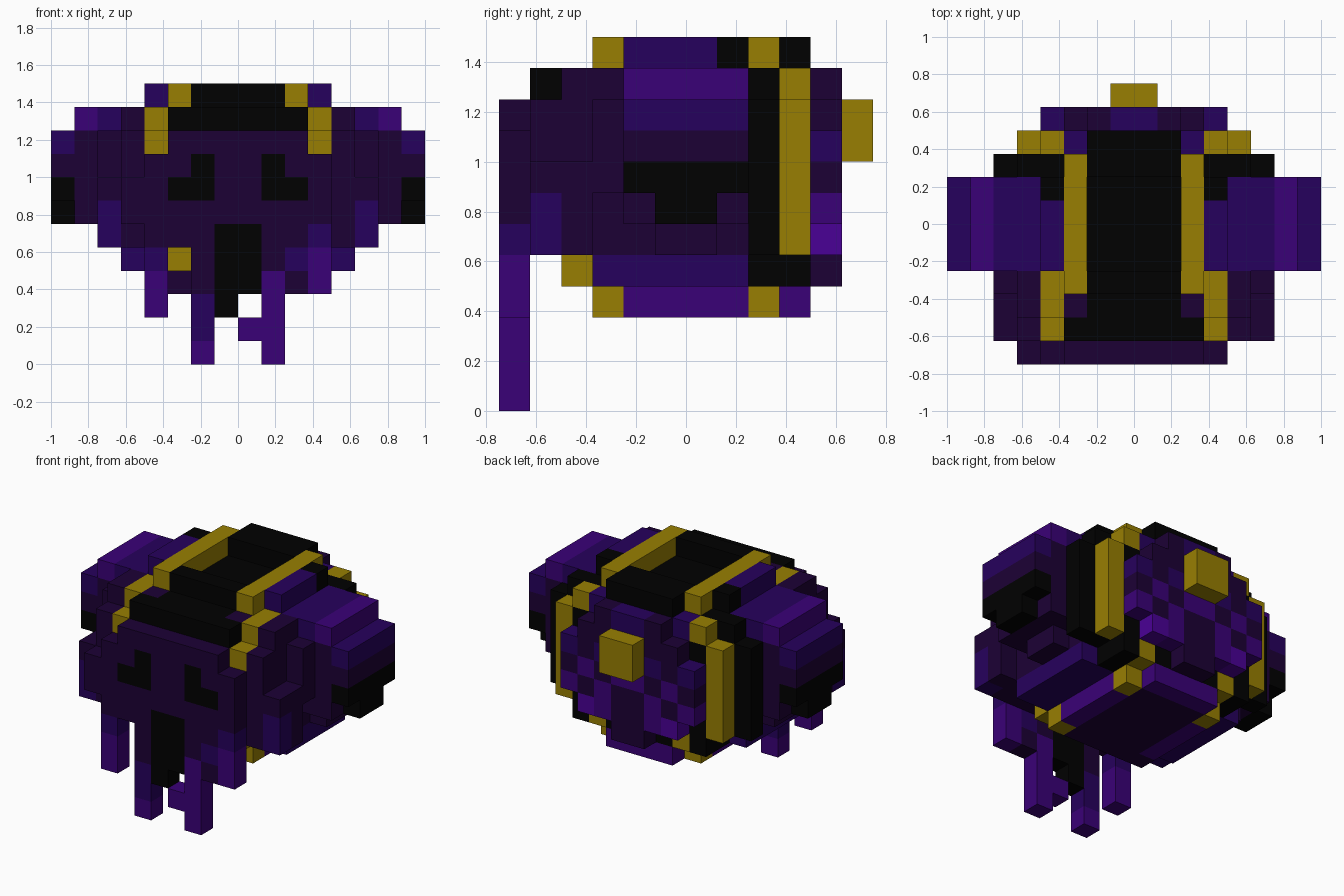
import bpy
import bmesh
from mathutils import Vector

if "Cube" in bpy.data.objects:
    bpy.data.objects.remove(bpy.data.objects["Cube"])

UNIT = 0.125


def linear(c):
    c /= 255
    return c / 12.92 if c <= 0.04045 else ((c + 0.055) / 1.055) ** 2.4


def material(name, *rgb):
    m = bpy.data.materials.new(name)
    m.use_nodes = True
    col = [linear(c) for c in rgb] + [1]
    m.diffuse_color = col
    m.node_tree.nodes["Principled BSDF"].inputs["Base Color"].default_value = col
    return m


MATS = {
    "black": material("black", 1, 1, 1),
    "gold": material("gold", 152, 127, 2),
    "dark": material("dark_purple", 28, 1, 53),
    "mid": material("mid_purple", 38, 1, 93),
    "bright": material("bright_purple", 58, 1, 119),
    "violet": material("violet", 74, 1, 150),
}
NAMES = list(MATS)
cells = {}


def fill(part, colour, x, y, z, mirror=True):
    """Fill a block of unit cells, later blocks replace earlier ones."""
    for i in range(*x):
        for j in range(*y):
            for k in range(*z):
                cells[i, j, k] = (part, colour)
                if mirror:
                    cells[-1 - i, j, k] = (part, colour)


# Head core, stepped like a ball
fill("head", "dark", (0, 5), (-5, 3), (5, 10))
fill("head", "dark", (5, 6), (-2, 2), (6, 10))
fill("head", "dark", (5, 6), (-1, 1), (5, 6))
fill("head", "mid", (0, 5), (-3, 2), (4, 5))
fill("head", "dark", (0, 5), (-4, -2), (10, 11))
fill("head", "mid", (4, 6), (-2, 2), (10, 11))
fill("head", "mid", (3, 4), (-2, 1), (10, 12))
fill("head", "black", (3, 4), (1, 2), (10, 12))
fill("head", "bright", (2, 3), (-2, 2), (3, 4))
fill("head", "dark", (0, 2), (-3, 3), (3, 4))
fill("head", "bright", (0, 2), (3, 4), (3, 4))

# Cheeks beside the mask
fill("cheek", "dark", (5, 6), (-5, -3), (5, 8))
fill("cheek", "mid", (5, 6), (-5, -4), (5, 7))
fill("cheek", "dark", (5, 6), (-3, -2), (7, 10))

# Black rear band and neck behind it
fill("rear_band", "black", (0, 6), (2, 3), (5, 10))
fill("rear_band", "black", (0, 5), (2, 3), (10, 11))
fill("rear_band", "black", (0, 4), (2, 3), (4, 5))
fill("rear_band", "black", (0, 4), (3, 4), (4, 11))
fill("rear_band", "mid", (2, 3), (3, 4), (10, 11))

# Black crown with a shallow recess in the middle
fill("crown", "black", (0, 3), (-5, 3), (10, 11))
fill("crown", "dark", (2, 3), (-4, -3), (10, 11))
fill("crown", "black", (0, 2), (-3, -2), (11, 12))
fill("crown", "black", (0, 2), (2, 4), (11, 12))

# Gold straps over the top, ring at the rear, and lower clasps
fill("strap", "gold", (2, 3), (-3, 3), (11, 12))
fill("strap", "gold", (3, 4), (-4, -2), (10, 11))
fill("strap", "gold", (3, 4), (-5, -4), (9, 10))
fill("rear_ring", "gold", (4, 5), (3, 4), (5, 10))
fill("rear_ring", "gold", (3, 4), (3, 4), (10, 11))
fill("rear_ring", "gold", (2, 3), (3, 4), (4, 5))
fill("lower_clasp", "gold", (2, 3), (-4, -3), (4, 5))
fill("lower_clasp", "black", (0, 2), (-4, -3), (4, 5))
fill("lower_clasp", "gold", (2, 3), (-3, -2), (3, 4))
fill("lower_clasp", "dark", (-3, -2), (-3, -2), (3, 4), False)
fill("lower_clasp", "gold", (2, 3), (2, 3), (3, 4))

# Side pods
fill("side_pod", "dark", (6, 7), (-2, 2), (6, 10))
fill("side_pod", "bright", (6, 7), (-2, 2), (10, 11))
fill("side_pod", "mid", (7, 8), (-2, 2), (9, 10))
fill("side_pod", "dark", (7, 8), (-2, 2), (8, 9))
fill("side_pod", "black", (7, 8), (-2, 2), (7, 8))
fill("side_pod", "black", (7, 8), (-1, 1), (6, 7))

# Round back plate with a checkered pattern around a dark lower centre
for level, half in enumerate((1, 3, 4, 4, 4, 3, 2)):
    z = level + 4
    for x in range(half):
        colour = "dark"
        if z == 5 and x > 0:
            colour = "violet" if x == 2 else "bright"
        elif z == 10 and x == 0:
            colour = "mid"
        elif (x + z) % 2 and 5 < z < 10 and (x, z) != (2, 9):
            colour = "bright" if z < 8 else "mid"
        fill("back_plate", colour, (x, x + 1), (4, 5), (z, z + 1))
fill("back_knob", "gold", (0, 1), (5, 6), (8, 10))

# Face mask with eyes and mouth
FRONT = (-6, -5)
fill("face_mask", "dark", (0, 3), FRONT, (5, 10))
fill("face_mask", "dark", (3, 4), FRONT, (6, 9))
fill("face_mask", "dark", (-5, -4), FRONT, (6, 8), False)
fill("face_mask", "black", (1, 2), FRONT, (7, 9))
fill("face_mask", "black", (2, 3), FRONT, (7, 8))
fill("face_mask", "black", (0, 1), FRONT, (3, 6))
fill("face_mask", "black", (-1, 0), FRONT, (2, 3), False)

# Uneven drips hanging from the mask: column, colour, bottom, top
for x, colour, low, high in (
    (-4, "dark", 5, 6), (-4, "mid", 4, 5), (-4, "bright", 2, 4),
    (-2, "dark", 3, 5), (-2, "mid", 1, 3), (-2, "bright", 0, 1),
    (0, "bright", 1, 2), (1, "dark", 4, 5), (1, "bright", 0, 4),
    (2, "mid", 4, 5), (2, "dark", 3, 4),
    (3, "mid", 5, 6), (3, "bright", 3, 5),
):
    fill("drip", colour, (x, x + 1), FRONT, (low, high), False)


def build(part):
    """Make one mesh from the exposed faces of a part's cells."""
    bm = bmesh.new()
    verts = {}
    for cell, (owner, colour) in cells.items():
        if owner != part:
            continue
        for axis in range(3):
            for side in (0, 1):
                step = Vector((0, 0, 0))
                step[axis] = 2 * side - 1
                if tuple(int(c + s) for c, s in zip(cell, step)) in cells:
                    continue
                ring = []
                for u, v in ((0, 0), (1, 0), (1, 1), (0, 1)):
                    p = list(cell)
                    p[axis] += side
                    p[(axis + 1) % 3] += u
                    p[(axis + 2) % 3] += v
                    p = tuple(p)
                    if p not in verts:
                        verts[p] = bm.verts.new(Vector(p) * UNIT)
                    ring.append(verts[p])
                face = bm.faces.new(ring if side else ring[::-1])
                face.material_index = NAMES.index(colour)
    mesh = bpy.data.meshes.new(part)
    for m in MATS.values():
        mesh.materials.append(m)
    bm.to_mesh(mesh)
    bm.free()
    bpy.context.collection.objects.link(bpy.data.objects.new(part, mesh))


for part in sorted({owner for owner, _ in cells.values()}):
    build(part)
